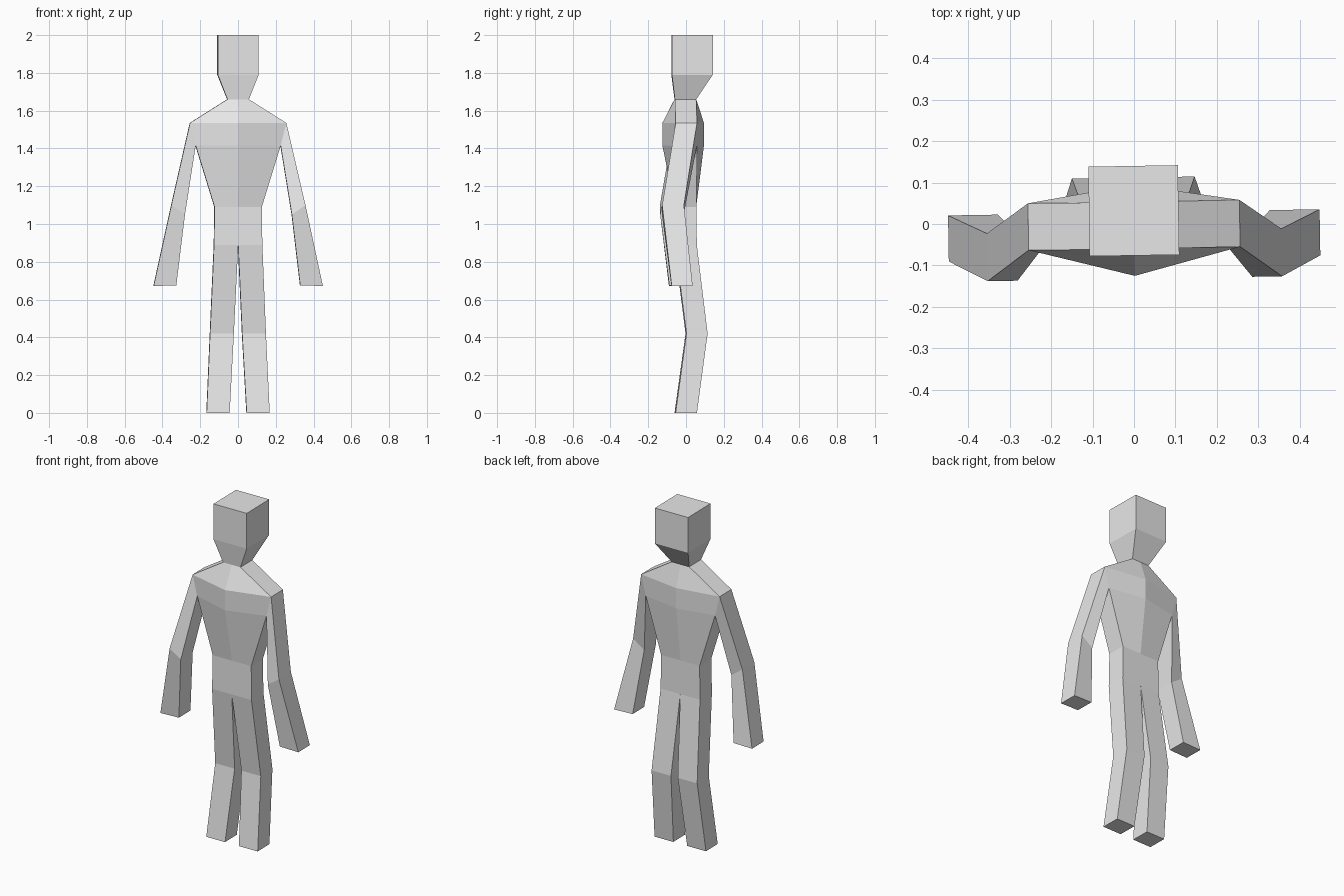
import bpy
import bmesh
from math import radians
from mathutils import Matrix

cube = bpy.data.objects.get("Cube")
if cube:
    bpy.data.objects.remove(cube, do_unlink=True)

grey = bpy.data.materials.new("light_grey")
grey.use_nodes = True
COLOUR = (0.8, 0.8, 0.8, 1.0)
grey.diffuse_color = COLOUR
grey.node_tree.nodes["Principled BSDF"].inputs["Base Color"].default_value = COLOUR

# The whole figure is turned very slightly about the vertical axis
TURN = Matrix.Rotation(radians(0.95), 4, 'Z')


def loft(name, rings, cap=False, skip=()):
    """Skin a stack of rings; cap closes the last ring, skip leaves out (row, side) faces."""
    bm = bmesh.new()
    rows = [[bm.verts.new(p) for p in ring] for ring in rings]
    n = len(rows[0])
    for r, (a, b) in enumerate(zip(rows, rows[1:])):
        for i in range(n):
            if (r, i) not in skip:
                j = (i + 1) % n
                bm.faces.new((a[i], a[j], b[j], b[i]))
    if cap:
        bm.faces.new(rows[-1])
    bmesh.ops.recalc_face_normals(bm, faces=bm.faces)
    bm.transform(TURN)
    mesh = bpy.data.meshes.new(name)
    bm.to_mesh(mesh)
    bm.free()
    mesh.materials.append(grey)
    obj = bpy.data.objects.new(name, mesh)
    bpy.context.collection.objects.link(obj)
    return obj


def limb_ring(side, inner, outer, front, back):
    """Four corners of a limb section; inner and outer are (x, z)."""
    (xi, zi), (xo, zo) = inner, outer
    return [(side * xi, front, zi), (side * xo, front, zo),
            (side * xo, back, zo), (side * xi, back, zi)]


def torso_ring(z, half, front, back, mid_front, mid_back):
    """Six points, with a central ridge at front and back."""
    return [(-half, front, z), (0, mid_front, z), (half, front, z),
            (half, back, z), (0, mid_back, z), (-half, back, z)]


# Head with tapered neck
loft("head", [
    limb_ring(1, (-0.057, 1.66), (0.057, 1.66), -0.06, 0.053),
    limb_ring(1, (-0.108, 1.79), (0.108, 1.79), -0.076, 0.14),
    limb_ring(1, (-0.108, 2.0), (0.108, 2.0), -0.076, 0.14),
], cap=True)

# Torso, open where the arms join
loft("torso", [
    torso_ring(1.66, 0.057, -0.06, 0.053, -0.06, 0.053),
    torso_ring(1.535, 0.255, -0.059, 0.054, -0.125, 0.095),
    torso_ring(1.415, 0.225, -0.059, 0.054, -0.125, 0.095),
    torso_ring(1.09, 0.125, -0.058, 0.054, -0.058, 0.054),
    torso_ring(0.89, 0.128, -0.06, 0.055, -0.06, 0.055),
], skip={(1, 2), (1, 5)})

# Arms and legs
for side, label in ((1, "left"), (-1, "right")):
    loft(label + "_arm", [
        limb_ring(side, (0.225, 1.415), (0.255, 1.535), -0.059, 0.054),
        limb_ring(side, (0.283, 1.05), (0.355, 1.1), -0.132, -0.017),
        limb_ring(side, (0.328, 0.675), (0.448, 0.672), -0.083, 0.028),
    ], cap=True)
    loft(label + "_leg", [
        limb_ring(side, (0, 0.89), (0.128, 0.89), -0.06, 0.055),
        limb_ring(side, (0.022, 0.42), (0.148, 0.42), 0, 0.112),
        limb_ring(side, (0.045, 0), (0.167, 0), -0.058, 0.055),
    ], cap=True)
